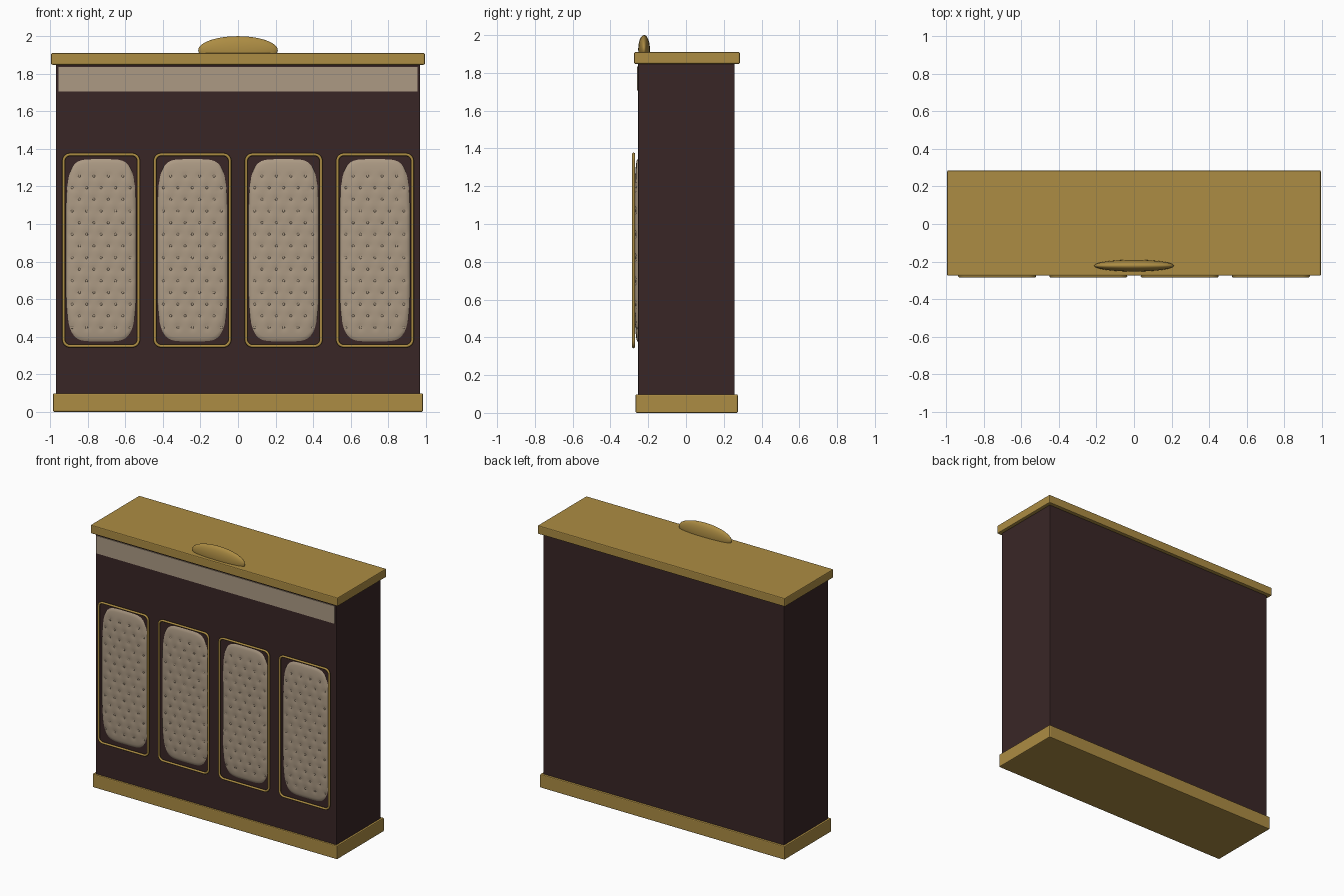
import bpy, bmesh, math

if "Cube" in bpy.data.objects:
    bpy.data.objects.remove(bpy.data.objects["Cube"])


def lin(c):
    c /= 255
    return c / 12.92 if c <= 0.04045 else ((c + 0.055) / 1.055) ** 2.4


def material(name, r, g, b):
    m = bpy.data.materials.new(name)
    m.diffuse_color = (lin(r), lin(g), lin(b), 1)
    m.use_nodes = True
    m.node_tree.nodes["Principled BSDF"].inputs["Base Color"].default_value = m.diffuse_color
    return m


WOOD = material("dark wood", 57, 38, 38)
GOLD = material("brass gold", 172, 140, 67)
CREAM = material("cream fabric", 172, 154, 132)


def finish(bm, name, mat, smooth=False):
    bmesh.ops.recalc_face_normals(bm, faces=bm.faces)
    me = bpy.data.meshes.new(name)
    bm.to_mesh(me)
    bm.free()
    me.materials.append(mat)
    for p in me.polygons:
        p.use_smooth = smooth
    ob = bpy.data.objects.new(name, me)
    bpy.context.collection.objects.link(ob)
    return ob


def box(name, mat, x, y0, y1, z0, z1, bevel=0.0):
    bm = bmesh.new()
    bmesh.ops.create_cube(bm, size=1)
    for v in bm.verts:
        v.co = (v.co.x * 2 * x, y0 + (v.co.y + 0.5) * (y1 - y0),
                z0 + (v.co.z + 0.5) * (z1 - z0))
    ob = finish(bm, name, mat)
    if bevel:
        mod = ob.modifiers.new("bevel", 'BEVEL')
        mod.width = bevel
        mod.segments = 2
    return ob


# Cabinet: body, base, top slab, upper cloth strip
box("body", WOOD, 0.97, -0.254, 0.258, 0.05, 1.87, 0.005)
box("base", GOLD, 0.985, -0.267, 0.274, 0.0, 0.098, 0.006)
box("top_slab", GOLD, 0.995, -0.275, 0.285, 1.848, 1.91, 0.006)
box("upper_strip", CREAM, 0.957, -0.259, -0.25, 1.706, 1.835)

# Handle crest on the top slab
bm = bmesh.new()
bmesh.ops.create_uvsphere(bm, u_segments=48, v_segments=24, radius=1)
for v in bm.verts:
    v.co = (v.co.x * 0.212, -0.222 + v.co.y * 0.031, 1.925 + v.co.z * 0.075)
finish(bm, "crest_handle", GOLD, True)

# Button layout, staggered rows relative to the cushion centre
ZC = 0.86
HW, HH, N = 0.187, 0.485, 5
STEP = 0.077
buttons = []
for row in range(14):
    z = 1.255 - row * 0.062 - ZC
    cols = (-1.5, -0.5, 0.5, 1.5) if row % 2 == 0 else (-2, -1, 0, 1, 2)
    buttons += [(c * STEP, z) for c in cols]


def surface(x, z):
    # Domed cushion height with a dimple at every button
    r = min(1.0, (abs(x / HW) ** N + abs(z / HH) ** N) ** (1 / N))
    h = 0.017 * math.sqrt(1 - r ** 6)
    for bx, bz in buttons:
        d = (x - bx) ** 2 + (z - bz) ** 2
        if d < 0.0025:
            h -= 0.0035 * math.exp(-d / 0.0003)
    return max(h, 0.0)


def cushion(xc):
    bm = bmesh.new()
    nx, nz = 40, 96
    grid = []
    for j in range(nz + 1):
        line = []
        for i in range(nx + 1):
            u, w = 2 * i / nx - 1, 2 * j / nz - 1
            s = (abs(u) ** N + abs(w) ** N) ** (1 / N)
            k = max(abs(u), abs(w)) / s if s else 1
            x, z = u * k * HW, w * k * HH
            line.append(bm.verts.new((xc + x, -0.255 - surface(x, z), ZC + z)))
        grid.append(line)
    for j in range(nz):
        for i in range(nx):
            bm.faces.new((grid[j][i], grid[j][i + 1],
                          grid[j + 1][i + 1], grid[j + 1][i]))
    ob = finish(bm, "tufted_cushion", CREAM, True)
    if ob.data.polygons[nx * nz // 2 + nx // 2].normal.y > 0:
        ob.data.flip_normals()


def button_set(xc):
    bm = bmesh.new()
    for bx, bz in buttons:
        ret = bmesh.ops.create_uvsphere(bm, u_segments=10, v_segments=6, radius=1)
        y = -0.255 - surface(bx, bz)
        for v in ret["verts"]:
            v.co = (xc + bx + v.co.x * 0.007, y + v.co.y * 0.003,
                    ZC + bz + v.co.z * 0.007)
    finish(bm, "cushion_buttons", CREAM, True)


def frame(xc):
    # Round brass tube swept along a rounded rectangle
    a, b, rad, t, seg = 0.1995, 0.51, 0.035, 0.008, 8
    path = []
    for q, (sx, sz) in enumerate(((1, 1), (-1, 1), (-1, -1), (1, -1))):
        for i in range(seg + 1):
            an = math.pi / 2 * (q + i / seg)
            path.append((sx * (a - rad) + rad * math.cos(an),
                         sz * (b - rad) + rad * math.sin(an), an))
    bm = bmesh.new()
    rings = []
    for x, z, an in path:
        ring = []
        for k in range(10):
            th = 2 * math.pi * k / 10
            o = t * math.cos(th)
            ring.append(bm.verts.new((xc + x + o * math.cos(an),
                                      -0.277 + t * math.sin(th),
                                      ZC + z + o * math.sin(an))))
        rings.append(ring)
    for i in range(len(rings)):
        p, n = rings[i], rings[(i + 1) % len(rings)]
        for k in range(10):
            m = (k + 1) % 10
            bm.faces.new((p[k], n[k], n[m], p[m]))
    finish(bm, "panel_frame", GOLD, True)


# Four framed cushion panels across the front
for i in range(4):
    xc = (i - 1.5) * 0.486
    cushion(xc)
    button_set(xc)
    frame(xc)
